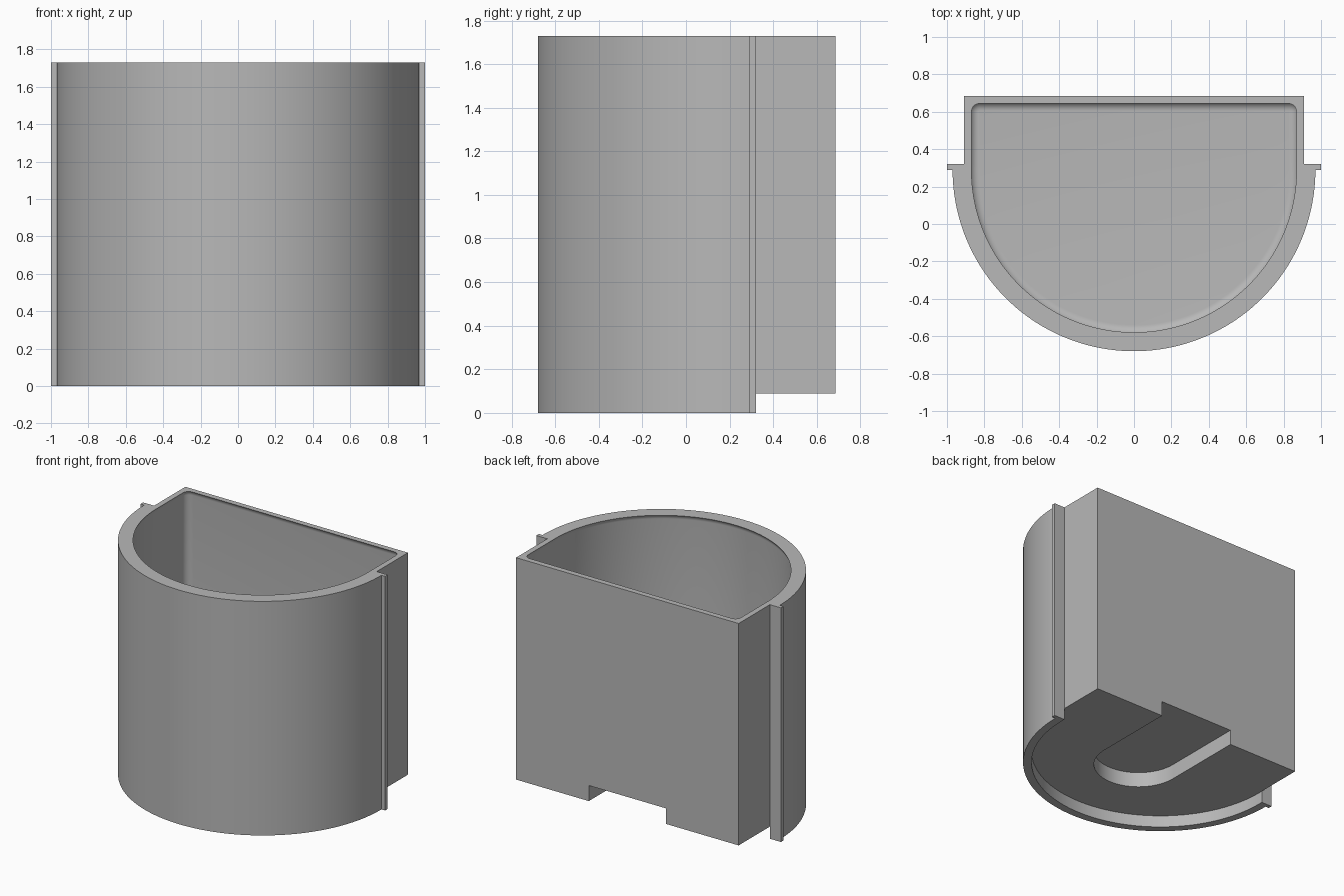
import bpy
import bmesh
from math import sin, cos, pi, radians

HEIGHT = 1.73
ARC_Y = 0.29        # centre line of the round front
BACK_Y = 0.685
STEP_Y = 0.32       # rear face of the side ribs
RECESS_Z = 0.09     # underside of the rear block

cube = bpy.data.objects.get("Cube")
if cube:
    bpy.data.objects.remove(cube, do_unlink=True)

grey = bpy.data.materials.new("plain_grey")
grey.use_nodes = True
colour = (0.48, 0.48, 0.48, 1)
grey.diffuse_color = colour
grey.node_tree.nodes["Principled BSDF"].inputs["Base Color"].default_value = colour


def arc(cx, cy, r, start, end, steps):
    """Points along an arc, angles in degrees."""
    angles = [radians(start + (end - start) * i / steps) for i in range(steps + 1)]
    return [(cx + r * cos(a), cy + r * sin(a)) for a in angles]


def loft(name, rings):
    """Closed solid through a stack of (z, outline) rings."""
    bm = bmesh.new()
    loops = [[bm.verts.new((x, y, z)) for x, y in pts] for z, pts in rings]
    for low, high in zip(loops, loops[1:]):
        for i in range(len(low)):
            j = (i + 1) % len(low)
            bm.faces.new((low[i], low[j], high[j], high[i]))
    bm.faces.new(loops[0][::-1])
    bm.faces.new(loops[-1])
    bmesh.ops.recalc_face_normals(bm, faces=bm.faces)
    mesh = bpy.data.meshes.new(name)
    bm.to_mesh(mesh)
    bm.free()
    mesh.materials.append(grey)
    obj = bpy.data.objects.new(name, mesh)
    bpy.context.collection.objects.link(obj)
    return obj


def prism(name, outline, bottom, top):
    return loft(name, [(bottom, outline), (top, outline)])


# Round-fronted body with a thin rib on each side and a square back
front = arc(0, ARC_Y, 0.97, 180, 360, 96)
right_side = [(1, ARC_Y), (1, STEP_Y), (0.91, STEP_Y), (0.91, BACK_Y)]
left_side = [(-x, y) for x, y in reversed(right_side)]
body = prism("bin_body", front + right_side + left_side, 0, HEIGHT)

# Underside recess, leaving a skirt around the front
skirt_inner = arc(0, ARC_Y, 0.91, 180, 360, 96)
recess = prism("recess_cutter", skirt_inner + [
    (0.91, STEP_Y), (1.2, STEP_Y), (1.2, 0.9),
    (-1.2, 0.9), (-1.2, STEP_Y), (-0.91, STEP_Y)], -0.1, RECESS_Z)

# Round-ended slot in the underside, open at the back
slot = prism("slot_cutter", arc(0, 0.05, 0.315, 180, 360, 40)
             + [(0.315, 0.9), (-0.315, 0.9)], -0.05, RECESS_Z + 0.115)


def cavity_outline(inset):
    r = 0.055 - inset
    return (arc(0, ARC_Y, 0.88 - inset, 180, 360, 96)
            + arc(0.825, 0.6, r, 0, 90, 8) + arc(-0.825, 0.6, r, 90, 180, 8))


# Inner cavity: rounded floor edge, straight wall, slightly turned-in lip
FLOOR_Z, FILLET = 0.25, 0.05
rings = []
for i in range(9):
    a = pi / 2 * i / 8
    rings.append((FLOOR_Z + FILLET * (1 - cos(a)), cavity_outline(FILLET * (1 - sin(a)))))
for i in range(5):
    t = i / 4
    rings.append((HEIGHT - 0.03 * (1 - t), cavity_outline(0.011 * t * t)))
rings.append((HEIGHT + 0.1, cavity_outline(0.011)))
cavity = loft("cavity_cutter", rings)

# Cut the body
for cutter in (recess, slot, cavity):
    cut = body.modifiers.new(cutter.name, "BOOLEAN")
    cut.operation = "DIFFERENCE"
    cut.solver = "EXACT"
    cut.object = cutter
graph = bpy.context.evaluated_depsgraph_get()
body.data = bpy.data.meshes.new_from_object(body.evaluated_get(graph))
body.modifiers.clear()
for cutter in (recess, slot, cavity):
    bpy.data.objects.remove(cutter, do_unlink=True)

# Smooth the curved walls, keep the edges crisp
bpy.ops.object.select_all(action="DESELECT")
body.select_set(True)
bpy.context.view_layer.objects.active = body
bpy.ops.object.shade_smooth_by_angle(angle=radians(30))
